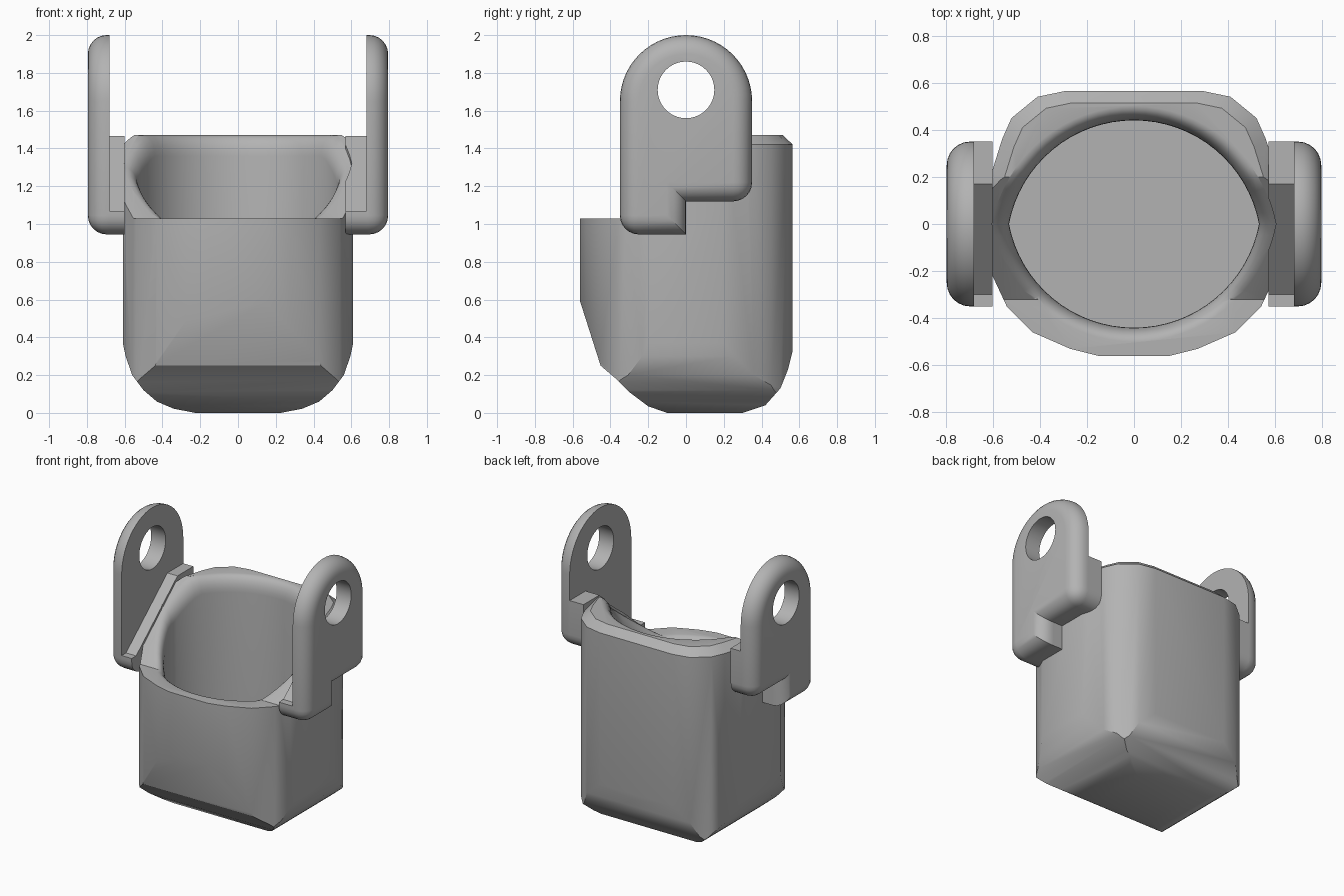
import bpy, bmesh
from math import sin, cos, pi, radians, asin

if "Cube" in bpy.data.objects:
    bpy.data.objects.remove(bpy.data.objects["Cube"])

grey = bpy.data.materials.new("plain grey")
grey.use_nodes = True
grey.diffuse_color = (0.45, 0.45, 0.45, 1)
grey.node_tree.nodes["Principled BSDF"].inputs["Base Color"].default_value = (0.45, 0.45, 0.45, 1)


def make_object(name, bm):
    bmesh.ops.recalc_face_normals(bm, faces=bm.faces)
    mesh = bpy.data.meshes.new(name)
    bm.to_mesh(mesh)
    bm.free()
    mesh.materials.append(grey)
    obj = bpy.data.objects.new(name, mesh)
    bpy.context.collection.objects.link(obj)
    return obj


def loft(rings):
    """Closed solid through equal-length rings, capped at both ends."""
    bm = bmesh.new()
    loops = [[bm.verts.new(p) for p in ring] for ring in rings]
    n = len(loops[0])
    for low, high in zip(loops, loops[1:]):
        for i in range(n):
            j = (i + 1) % n
            bm.faces.new((low[i], low[j], high[j], high[i]))
    bm.faces.new(loops[0])
    bm.faces.new(loops[-1])
    return bm


def prism(pts, axis, a, b):
    place = {"x": lambda p, t: (t, p[0], p[1]), "y": lambda p, t: (p[0], t, p[1])}[axis]
    return loft([[place(p, t) for p in pts] for t in (a, b)])


def arc(cx, cy, r, start, end, steps):
    return [(cx + r * cos(radians(start + (end - start) * i / steps)),
             cy + r * sin(radians(start + (end - start) * i / steps))) for i in range(steps + 1)]


def boolean(obj, cutter, operation):
    mod = obj.modifiers.new(operation, "BOOLEAN")
    mod.operation, mod.solver, mod.object = operation, "EXACT", cutter
    bpy.context.view_layer.update()
    graph = bpy.context.evaluated_depsgraph_get()
    result = bpy.data.meshes.new_from_object(obj.evaluated_get(graph))
    obj.modifiers.clear()
    obj.data = result
    bpy.data.objects.remove(cutter)


def smooth(obj):
    bpy.ops.object.select_all(action="DESELECT")
    obj.select_set(True)
    bpy.context.view_layer.objects.active = obj
    bpy.ops.object.shade_smooth_by_angle(angle=radians(30))


def mirrored(half):
    return half + [(-x, y) for x, y in reversed(half)]


# Body: plan outline with a chamfered top, trimmed by side and front profiles
plan = mirrored([(0.15, -0.56), (0.27, -0.53), (0.43, -0.46), (0.54, -0.35), (0.61, -0.2),
                 (0.61, 0.2), (0.56, 0.36), (0.52, 0.45), (0.41, 0.54), (0.29, 0.565)])
levels = [(-0.1, 1), (1.42, 1), (1.47, 0.91)]
body = make_object("body", loft([[(x * s, y * s, z) for x, y in plan] for z, s in levels]))

side = [(-0.1, 0), (-0.2, 0.035), (-0.3, 0.11), (-0.37, 0.18), (-0.452, 0.25), (-0.57, 0.62),
        (-0.57, 1.03), (-0.32, 1.03), (0.2, 1.47), (0.2, 1.6), (0.6, 1.6), (0.575, 0.37),
        (0.54, 0.23), (0.5, 0.13), (0.42, 0.04), (0.3, 0)]
boolean(body, make_object("side_trim", prism(side, "x", -1, 1)), "INTERSECT")

front = mirrored([(0.22, -0.001), (0.34, 0.022), (0.43, 0.06), (0.5, 0.12), (0.56, 0.2),
                  (0.595, 0.3), (0.612, 0.38), (0.62, 1.7)])
boolean(body, make_object("front_trim", prism(front, "y", -1, 1)), "INTERSECT")

# Shoulder blocks joining the body to the ears, with a sloped upper edge
shoulder = (arc(-0.25, 1.045, 0.1, 180, 270, 6) + [(0, 0.945), (0, 1.12)]
            + arc(0.25, 1.22, 0.1, 270, 360, 6)
            + [(0.35, 1.465), (0.17, 1.465), (-0.3, 1.07), (-0.35, 1.07)])
for sign, inner in ((1, 0.57), (-1, 0.6)):
    block = make_object("shoulder", prism(shoulder, "x", sign * inner, sign * 0.69))
    boolean(body, block, "UNION")


# Lens-shaped pocket whose rounded rim follows the sloping top edge
def rim_height(y):
    return 1.03 + 0.44 * min(1, max(0, (y + 0.32) / 0.52))


tip = asin(0.1 / 0.54) * 180 / pi
lens = (arc(0, 0.1, 0.54, 180 + tip, 360 - tip, 32)[:-1]
        + arc(0, -0.1, 0.54, tip, 180 - tip, 32)[:-1])
rings = [[(x, y, 0.24) for x, y in lens]]
for k in range(7):
    t = k / 6 * pi / 2
    grow = 1 + 0.065 * (1 - cos(t)) / 0.48
    drop = 0.11 * (1 - sin(t))
    rings.append([(x * grow, y * grow, rim_height(y * grow) - drop) for x, y in lens])
rings.append([(x, y, 2) for x, y, z in rings[-1]])
boolean(body, make_object("pocket", loft(rings)), "DIFFERENCE")
smooth(body)


# Ears: upright lugs, rounded on the outside and flat on the inside, with a pin hole
def ear(name, sign):
    outline = ([(-0.35, 0.945), (0, 0.945), (0, 1.12), (0.35, 1.12)]
               + arc(0, 1.65, 0.35, 0, 180, 28))
    bm = prism(outline, "x", sign * 0.68, sign * 0.795)
    bmesh.ops.recalc_face_normals(bm, faces=bm.faces)
    chosen = []
    for e in bm.edges:
        a, b = (v.co for v in e.verts)
        outer = min(abs(a.x), abs(b.x)) > 0.79
        corner = abs(a.x - b.x) > 0.1 and abs(a.y) > 0.34 and a.z < 1.2
        if outer or corner:
            chosen.append(e)
    bmesh.ops.bevel(bm, geom=chosen, offset=0.1, offset_type="OFFSET", segments=6,
                    profile=0.5, affect="EDGES", clamp_overlap=False)
    obj = make_object(name, bm)
    hole = prism(arc(0, 1.71, 0.15, 0, 360, 40)[:-1], "x", -1, 1)
    boolean(obj, make_object("pin_hole", hole), "DIFFERENCE")
    smooth(obj)


ear("left_ear", 1)
ear("right_ear", -1)
